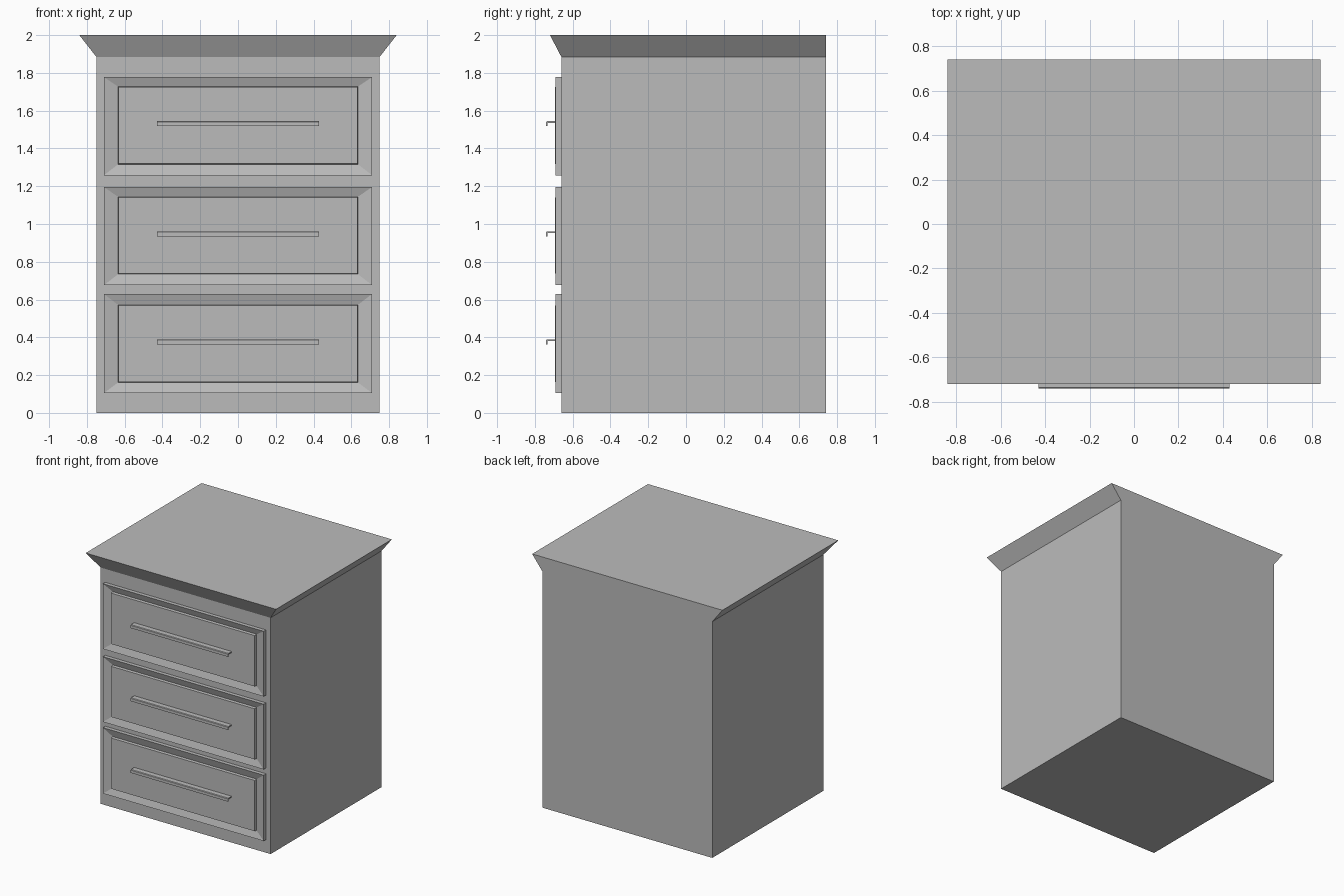
import bpy
import bmesh

cube = bpy.data.objects.get("Cube")
if cube:
    bpy.data.objects.remove(cube, do_unlink=True)

grey = bpy.data.materials.new("plain grey")
grey.use_nodes = True
COLOUR = (0.5, 0.5, 0.5, 1)
grey.diffuse_color = COLOUR
grey.node_tree.nodes["Principled BSDF"].inputs["Base Color"].default_value = COLOUR


def loft(name, rings):
    """Solid skin through matching closed rings of points, capped at both ends."""
    bm = bmesh.new()
    loops = [[bm.verts.new(p) for p in ring] for ring in rings]
    for a, b in zip(loops, loops[1:]):
        for i in range(len(a)):
            j = (i + 1) % len(a)
            bm.faces.new((a[i], a[j], b[j], b[i]))
    bm.faces.new(loops[0][::-1])
    bm.faces.new(loops[-1])
    bmesh.ops.recalc_face_normals(bm, faces=bm.faces)
    mesh = bpy.data.meshes.new(name)
    bm.to_mesh(mesh)
    bm.free()
    mesh.materials.append(grey)
    obj = bpy.data.objects.new(name, mesh)
    bpy.context.collection.objects.link(obj)
    return obj


def flat_ring(x, front, z, back=0.74):
    return [(-x, front, z), (x, front, z), (x, back, z), (-x, back, z)]


def upright_ring(x, y, low, high):
    return [(-x, y, low), (x, y, low), (x, y, high), (-x, y, high)]


# Cabinet with a top that flares at the front and sides, flush at the back
loft("cabinet", [flat_ring(0.75, -0.66, 0), flat_ring(0.75, -0.66, 1.885),
                 flat_ring(0.84, -0.72, 2)])

# Drawers: bottom, top, panel bottom, panel top, handle top
drawers = {
    "bottom": (0.105, 0.63, 0.161, 0.572, 0.389),
    "middle": (0.676, 1.196, 0.734, 1.144, 0.961),
    "top": (1.258, 1.778, 1.316, 1.728, 1.544),
}
for label, (low, high, inner_low, inner_high, grip) in drawers.items():
    # Frame slopes inward, then a raised panel stands out of the recess
    step = 0.003
    loft(label + "_drawer_front", [
        upright_ring(0.71, -0.655, low, high),
        upright_ring(0.71, -0.69, low, high),
        upright_ring(0.635, -0.672, inner_low, inner_high),
        upright_ring(0.635 - step, -0.694, inner_low + step, inner_high - step)])

    # Pull handle: a thin shelf with a lip turned down at the front
    profile = [(-0.69, grip), (-0.735, grip), (-0.74, grip - 0.004),
               (-0.74, grip - 0.026), (-0.732, grip - 0.026),
               (-0.732, grip - 0.009), (-0.69, grip - 0.009)]
    loft(label + "_handle", [[(x, y, z) for y, z in profile] for x in (-0.43, 0.43)])
